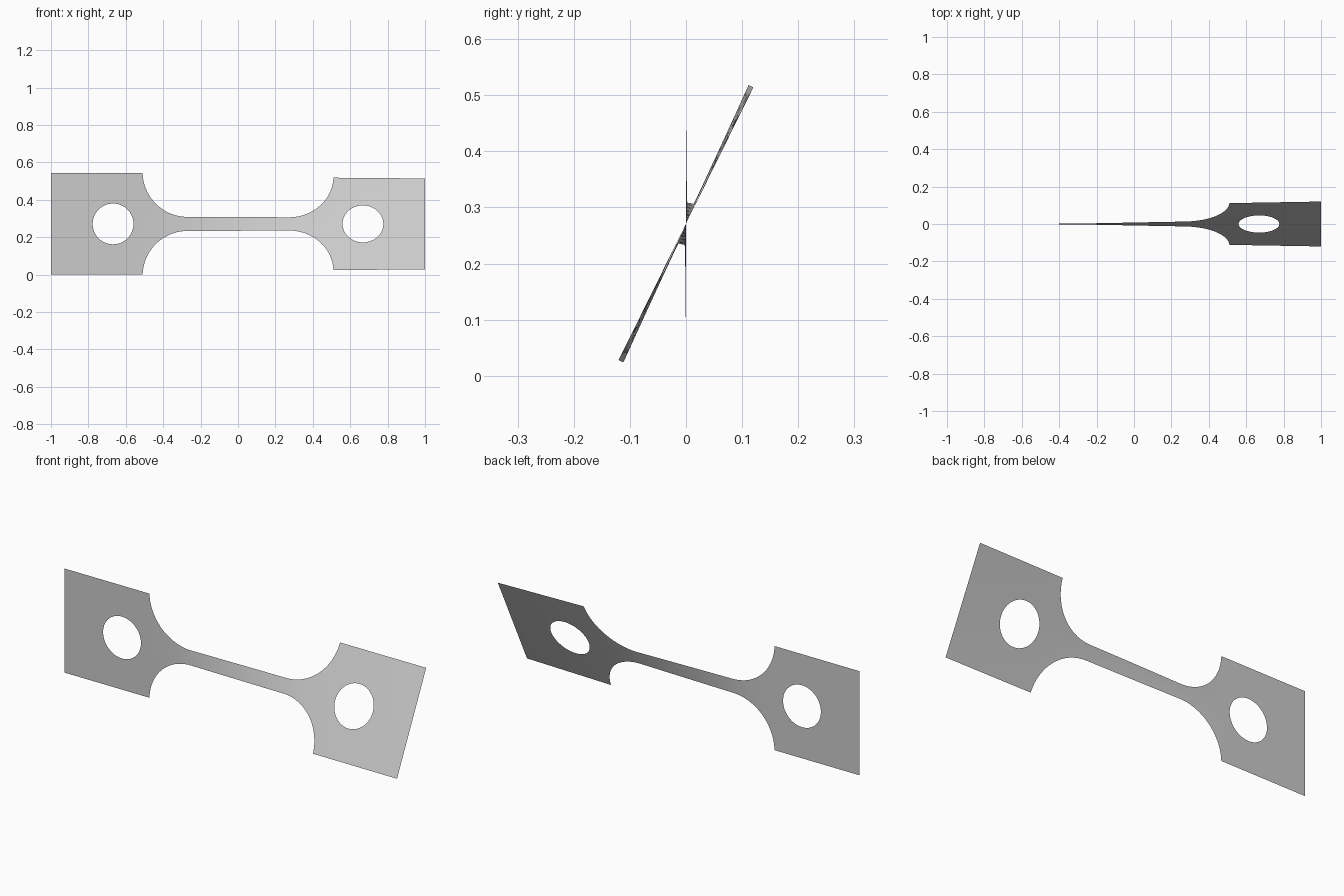
import bpy, bmesh, math

cube = bpy.data.objects.get("Cube")
if cube:
    bpy.data.objects.remove(cube, do_unlink=True)

HALF = 0.271            # half height of the grips
GAUGE = 0.0375          # half height of the narrow bar
FILLET = 0.24           # shoulder radius
BAR_END = 0.27          # where the shoulders begin
HOLE_X, HOLE_R = 0.668, 0.109
ROWS = 6


def half_height(x):
    d = abs(x) - BAR_END
    if d <= 0:
        return GAUGE
    if d >= FILLET:
        return HALF
    return min(HALF, GAUGE + FILLET - math.sqrt(FILLET ** 2 - d ** 2))


def hole_height(x):
    d = HOLE_R ** 2 - (abs(x) - HOLE_X) ** 2
    return math.sqrt(d) if d > 1e-9 else 0.0


def steps(a, b, n):
    return [a + (b - a) * i / n for i in range(n)]


# Column positions, packed closely where the outline curves
right = steps(0, BAR_END, 12)
right += [BAR_END + FILLET * math.sin(math.pi / 2 * i / 20) for i in range(20)]
right += steps(BAR_END + FILLET, HOLE_X - HOLE_R, 2)
right += [HOLE_X - HOLE_R * math.cos(math.pi * i / 32) for i in range(32)]
right += steps(HOLE_X + HOLE_R, 1, 8) + [1.0]
columns = [-x for x in reversed(right[1:])] + right

# The twist builds up fastest where the plate is narrow; the left grip stays flat
angles = [0.0]
for a, b in zip(columns, columns[1:]):
    m = (a + b) / 2
    rate = 1.12 / half_height(m) if m > -0.52 else 0
    angles.append(angles[-1] + math.radians(rate) * (b - a))

# Upper and lower halves of the thin plate, meeting on the centre line
bm = bmesh.new()
for side in (1, -1):
    grid = []
    for x, angle in zip(columns, angles):
        low, high = hole_height(x), half_height(x)
        column = []
        for r in range(ROWS + 1):
            h = side * (low + (high - low) * r / ROWS)
            column.append(bm.verts.new((x, h * math.sin(angle), HALF + h * math.cos(angle))))
        grid.append(column)
    for c, d in zip(grid, grid[1:]):
        for r in range(ROWS):
            quad = (c[r], d[r], d[r + 1], c[r + 1])
            bm.faces.new(quad if side > 0 else quad[::-1])
bmesh.ops.remove_doubles(bm, verts=bm.verts[:], dist=1e-5)

mesh = bpy.data.meshes.new("twisted_plate")
bm.to_mesh(mesh)
bm.free()
mesh.shade_smooth()
plate = bpy.data.objects.new("twisted_plate", mesh)
bpy.context.collection.objects.link(plate)

# Light grey metal
grey = bpy.data.materials.new("light_grey")
grey.use_nodes = True
grey.diffuse_color = (0.6, 0.6, 0.6, 1)
grey.node_tree.nodes["Principled BSDF"].inputs["Base Color"].default_value = (0.6, 0.6, 0.6, 1)
mesh.materials.append(grey)
